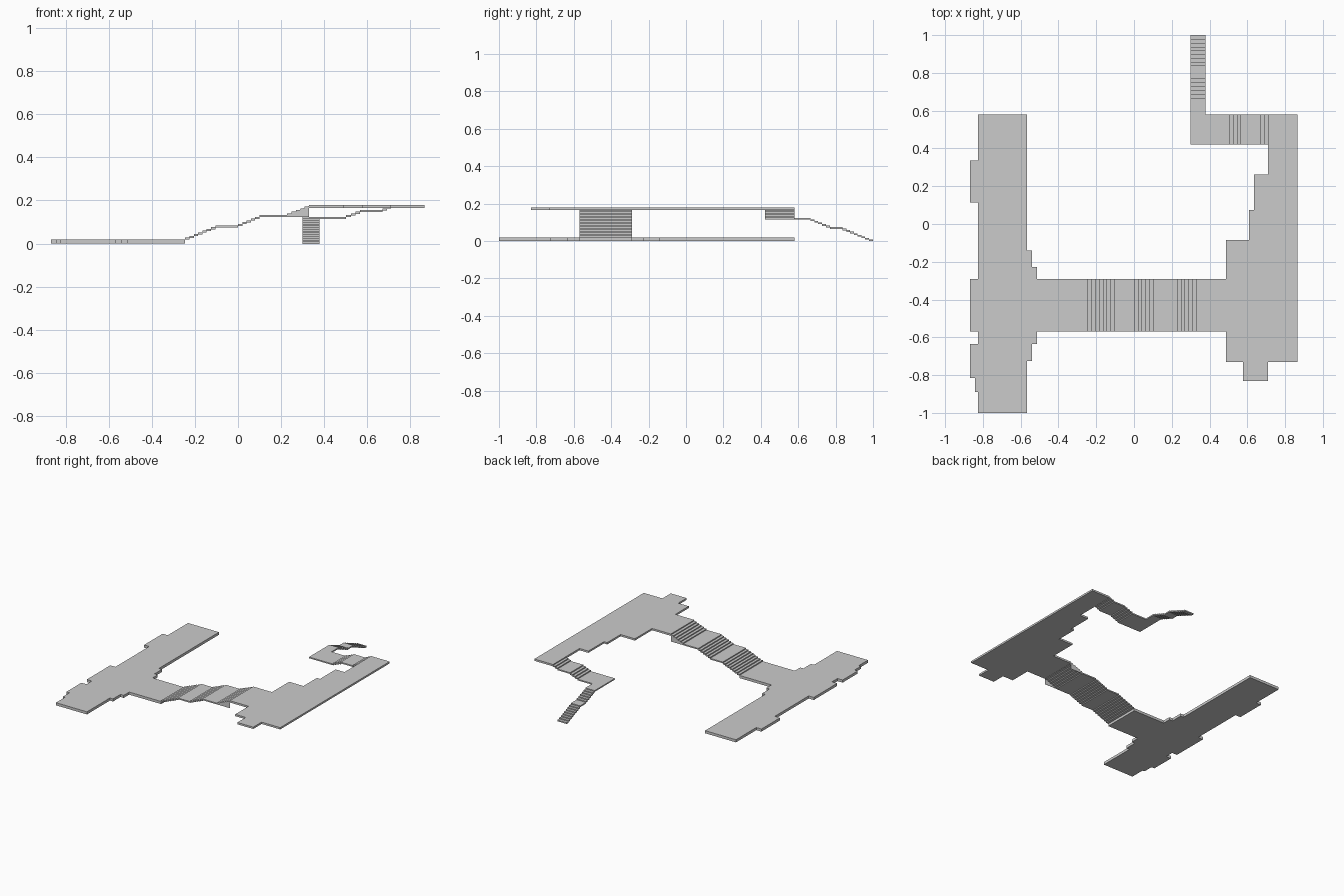
import bpy, bmesh
from mathutils import Vector

if "Cube" in bpy.data.objects:
    bpy.data.objects.remove(bpy.data.objects["Cube"])

RISE = 0.008   # height of one step
THICK = 0.0095  # thickness of treads and landings


def extrude(name, pts, vec):
    """Solid made by extruding a planar outline of 3D points along vec."""
    bm = bmesh.new()
    face = bm.faces.new([bm.verts.new(p) for p in pts])
    res = bmesh.ops.extrude_face_region(bm, geom=[face], use_keep_orig=True)
    verts = [g for g in res["geom"] if isinstance(g, bmesh.types.BMVert)]
    bmesh.ops.translate(bm, vec=Vector(vec), verts=verts)
    bmesh.ops.recalc_face_normals(bm, faces=bm.faces[:])
    mesh = bpy.data.meshes.new(name)
    bm.to_mesh(mesh)
    bm.free()
    ob = bpy.data.objects.new(name, mesh)
    bpy.context.collection.objects.link(ob)
    return ob


def slab(name, outline, z0, z1):
    return extrude(name, [(x, y, z0) for x, y in outline], (0, 0, z1 - z0))


def run(first, count, pitch=0.02):
    return [first + i * pitch for i in range(count)]


def stairs(name, start, end, risers, z, rise, lo, hi, along_x=True):
    """Stepped ribbon: walks from start to end, changing height at each riser."""
    top = [(start, z)]
    for u in risers:
        top += [(u, z), (u, z + rise)]
        z += rise
    top.append((end, z))
    prof = top + [(u, h - THICK) for u, h in reversed(top)]
    if along_x:
        return extrude(name, [(u, lo, h) for u, h in prof], (0, hi - lo, 0))
    return extrude(name, [(lo, u, h) for u, h in prof], (hi - lo, 0, 0))


# Lower platform with stepped edges
slab("lower_platform", [
    (-0.825, -1), (-0.566, -1), (-0.566, -0.725), (-0.54, -0.725),
    (-0.54, -0.635), (-0.513, -0.635), (-0.513, -0.57), (-0.245, -0.57),
    (-0.245, -0.29), (-0.513, -0.29), (-0.513, -0.228), (-0.54, -0.228),
    (-0.54, -0.14), (-0.566, -0.14), (-0.566, 0.58), (-0.825, 0.58),
    (-0.825, 0.337), (-0.868, 0.337), (-0.868, 0.115), (-0.825, 0.115),
    (-0.825, -0.29), (-0.868, -0.29), (-0.868, -0.57), (-0.825, -0.57),
    (-0.825, -0.635), (-0.868, -0.635), (-0.868, -0.815), (-0.842, -0.815),
    (-0.842, -0.89), (-0.825, -0.89)], 0, 0.02)

# Upper platform
slab("upper_platform", [
    (0.33, -0.57), (0.488, -0.57), (0.488, -0.73), (0.576, -0.73),
    (0.576, -0.83), (0.709, -0.83), (0.709, -0.73), (0.865, -0.73),
    (0.865, 0.58), (0.709, 0.58), (0.709, 0.262), (0.635, 0.262),
    (0.635, 0.075), (0.608, 0.075), (0.608, -0.085), (0.488, -0.085),
    (0.488, -0.29), (0.33, -0.29)], 0.166, 0.18)

# Wide staircase: three flights with two landings
stairs("main_staircase", -0.25, 0.335,
       run(-0.245, 8) + run(0.0, 6) + run(0.227, 6, 0.0206),
       0.02, RISE, -0.57, -0.29)

# Side panels closing the topmost flight
for label, y in (("front", -0.57), ("back", -0.292)):
    extrude("flight_panel_" + label,
            [(0.227, y, 0.123), (0.33, y, 0.123), (0.33, y, 0.176),
             (0.227, y, 0.13)], (0, 0.002, 0))

# Short stairs down to the corner landing
stairs("side_stairs", 0.30, 0.712,
       run(0.502, 4, 0.021) + run(0.67, 3), 0.124, RISE, 0.422, 0.58)

# Narrow stairs descending to the ground
stairs("exit_stairs", 0.578, 1.0,
       run(0.665, 6, 0.021) + run(0.838, 8), 0.124, -0.00825,
       0.30, 0.378, along_x=False)

# Foot of the narrow stairs
slab("exit_foot", [(0.30, 0.98), (0.378, 0.98), (0.378, 1.0), (0.30, 1.0)],
     0, 0.0045)
